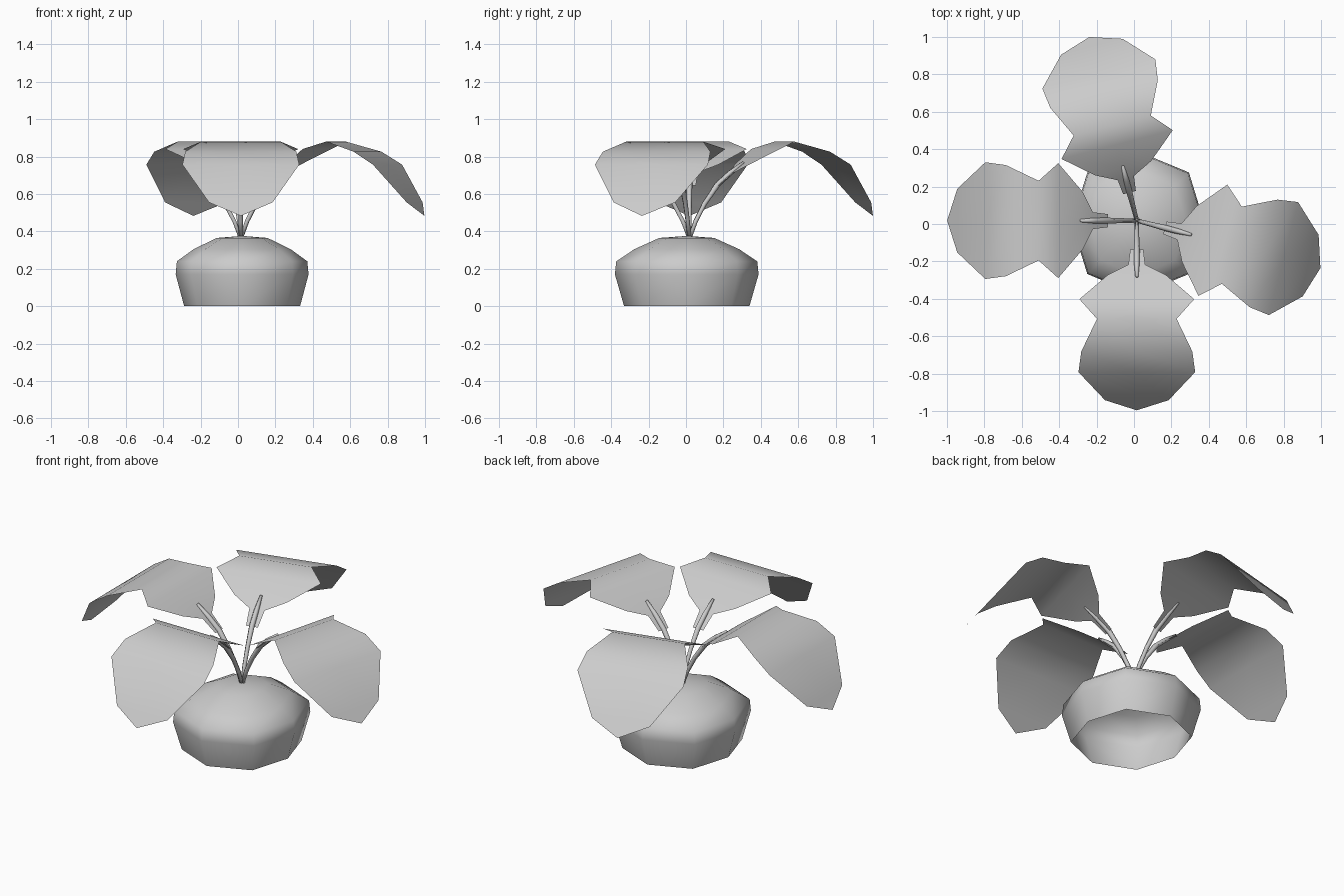
import bpy, bmesh, math
from mathutils import Matrix, Vector

if "Cube" in bpy.data.objects:
    bpy.data.objects.remove(bpy.data.objects["Cube"])

CENTRE = Vector((0.015, 0.018, 0))


def make_object(name, bm):
    bmesh.ops.recalc_face_normals(bm, faces=bm.faces)
    mesh = bpy.data.meshes.new(name)
    bm.to_mesh(mesh)
    bm.free()
    for p in mesh.polygons:
        p.use_smooth = True
    obj = bpy.data.objects.new(name, mesh)
    bpy.context.collection.objects.link(obj)
    return obj


def bridge(bm, a, b, closed=True):
    n = len(a)
    for i in range(n if closed else n - 1):
        j = (i + 1) % n
        bm.faces.new((a[i], a[j], b[j], b[i]))


# Pot: eight-sided dome, open underneath, slightly narrow across x
bm = bmesh.new()
rings = []
for r, z in [(0.335, 0), (0.384, 0.17), (0.377, 0.24), (0.28, 0.305), (0.147, 0.365)]:
    ring = []
    for i in range(8):
        k = 0.925 if i % 4 == 0 else 1.0
        a = math.radians(45 * i)
        ring.append(bm.verts.new((0.022 + r * k * math.cos(a), 0.004 + r * math.sin(a), z)))
    rings.append(ring)
for a, b in zip(rings, rings[1:]):
    bridge(bm, a, b)
apex = bm.verts.new((0.022, 0.004, 0.376))
for i in range(8):
    bm.faces.new((rings[-1][i], rings[-1][(i + 1) % 8], apex))
make_object("pot", bm)

# Leaf rows: distance out, half width, height
LEAF = [(0.155, 0.035, 0.645), (0.235, 0.045, 0.715), (0.29, 0.155, 0.757),
        (0.42, 0.307, 0.84), (0.525, 0.213, 0.88), (0.70, 0.297, 0.826),
        (0.81, 0.312, 0.757), (0.96, 0.17, 0.555)]
LEAF_TIP = (1.014, 0, 0.483)

# Stem path: distance out, height, radius
STEM = [(0.0, 0.36, 0.011), (0.035, 0.455, 0.012), (0.085, 0.55, 0.013),
        (0.155, 0.65, 0.016), (0.225, 0.712, 0.015), (0.30, 0.77, 0.008)]


def make_leaf(name, turn):
    bm = bmesh.new()
    rows = [[bm.verts.new((r, s * w, z)) for s in (-1, 0, 1)] for r, w, z in LEAF]
    for a, b in zip(rows, rows[1:]):
        bridge(bm, a, b, closed=False)
    tip = bm.verts.new(LEAF_TIP)
    for i in range(2):
        bm.faces.new((rows[-1][i], rows[-1][i + 1], tip))
    bm.transform(turn)
    make_object(name, bm)


def make_stem(name, turn):
    bm = bmesh.new()
    rings = []
    for i, (r, z, rad) in enumerate(STEM):
        p, q = STEM[max(i - 1, 0)], STEM[min(i + 1, len(STEM) - 1)]
        t = Vector((q[0] - p[0], 0, q[1] - p[1])).normalized()
        side, up = Vector((0, 1, 0)), Vector((-t.z, 0, t.x))
        c = Vector((r, 0, z))
        rings.append([bm.verts.new(c + rad * (math.cos(a) * side + math.sin(a) * up))
                      for a in (math.tau * k / 6 for k in range(6))])
    for a, b in zip(rings, rings[1:]):
        bridge(bm, a, b)
    bm.faces.new(rings[0])
    bm.faces.new(rings[-1])
    bm.transform(turn)
    make_object(name, bm)


# Four stems with drooping leaves
for side, angle in (("front", -90), ("left", 180), ("back", 104.5), ("right", -14.5)):
    turn = Matrix.Translation(CENTRE) @ Matrix.Rotation(math.radians(angle), 4, "Z")
    make_leaf(side + "_leaf", turn)
    make_stem(side + "_stem", turn)
